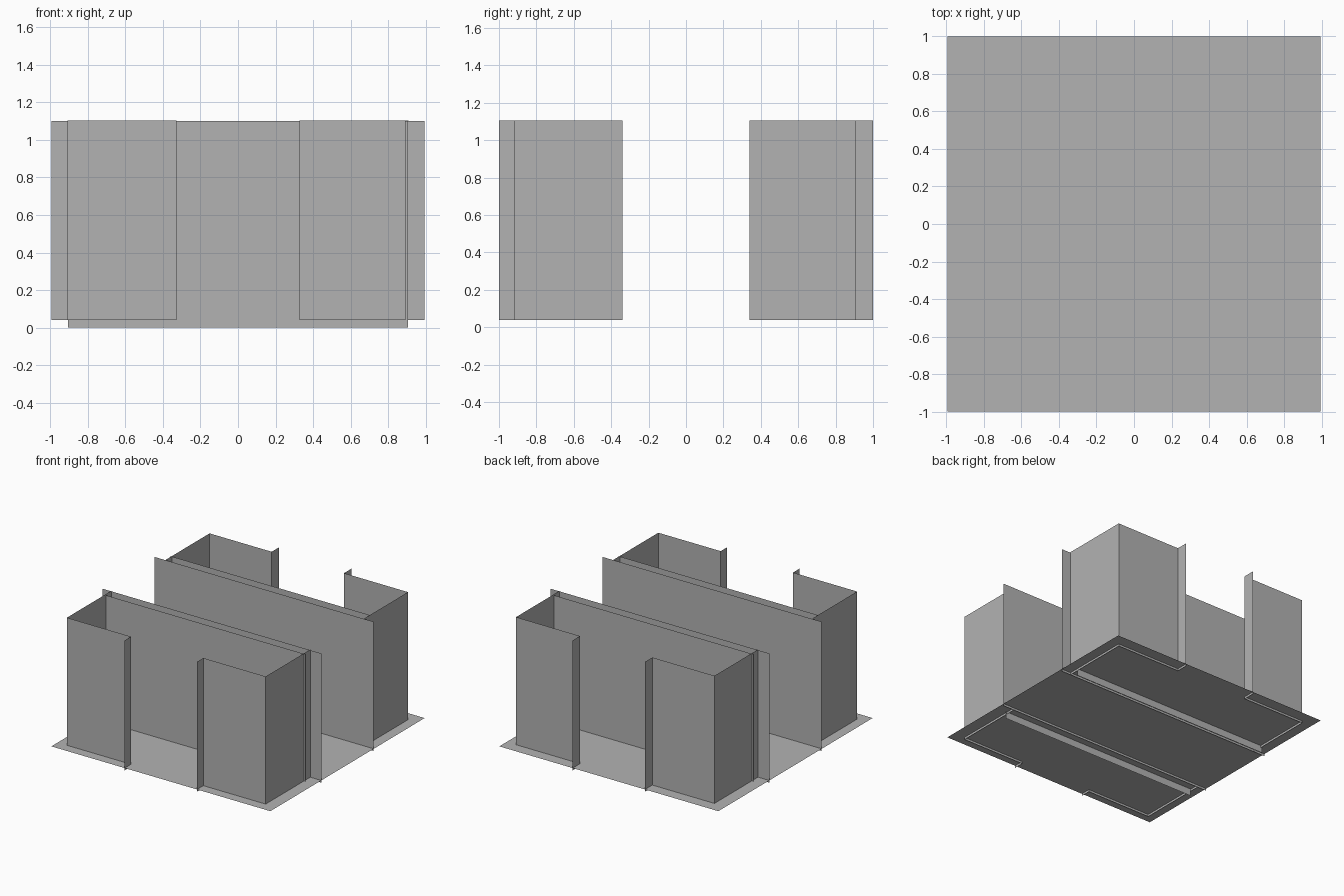
import bpy

cube = bpy.data.objects.get("Cube")
if cube:
    bpy.data.objects.remove(cube, do_unlink=True)

# One plain grey for everything
grey = bpy.data.materials.new("plain_grey")
grey.use_nodes = True
colour = (0.45, 0.45, 0.45, 1.0)
grey.diffuse_color = colour
grey.node_tree.nodes["Principled BSDF"].inputs["Base Color"].default_value = colour

LOW, HIGH = 0.04, 1.105      # bottom and top of the thin walls
HALF_X, HALF_Y = 0.994, 1.0  # floor half sizes
INNER_Y, OUTER_Y = 0.34, 0.42
DOOR_X = 0.328


def add_mesh(name, verts, faces):
    mesh = bpy.data.meshes.new(name)
    mesh.from_pydata(verts, [], faces)
    mesh.materials.append(grey)
    obj = bpy.data.objects.new(name, mesh)
    bpy.context.collection.objects.link(obj)
    return obj


def sheet_wall(name, path, low=LOW, high=HIGH):
    """Raise a thin upright wall along a plan path."""
    verts = [(x, y, z) for x, y in path for z in (low, high)]
    faces = [(2 * i, 2 * i + 2, 2 * i + 3, 2 * i + 1) for i in range(len(path) - 1)]
    return add_mesh(name, verts, faces)


# Floor sheet
add_mesh("floor", [(x * HALF_X, y * HALF_Y, 0.058)
                   for x, y in ((-1, -1), (1, -1), (1, 1), (-1, 1))], [(0, 1, 2, 3)])

# Each room: two corner walls with door fins, closed by a double partition
rooms = (("front", -1, 0.918, {"right": -0.91, "left": 0.894}),
         ("back", 1, 0.905, {"right": -0.892, "left": 0.909}))
for room, side, wall_y, corners in rooms:
    for hand, corner_x in corners.items():
        door_x = DOOR_X if corner_x > 0 else -DOOR_X
        sheet_wall(f"{room}_{hand}_corner_wall",
                   [(door_x, side * HALF_Y), (door_x, side * wall_y),
                    (corner_x, side * wall_y), (corner_x, side * INNER_Y)])
    sheet_wall(f"{room}_passage_wall",
               [(-HALF_X, side * INNER_Y), (HALF_X, side * INNER_Y)], LOW, 1.1)
    sheet_wall(f"{room}_partition",
               [(-0.906, side * OUTER_Y), (0.906, side * OUTER_Y)], 0.0, 1.1)
